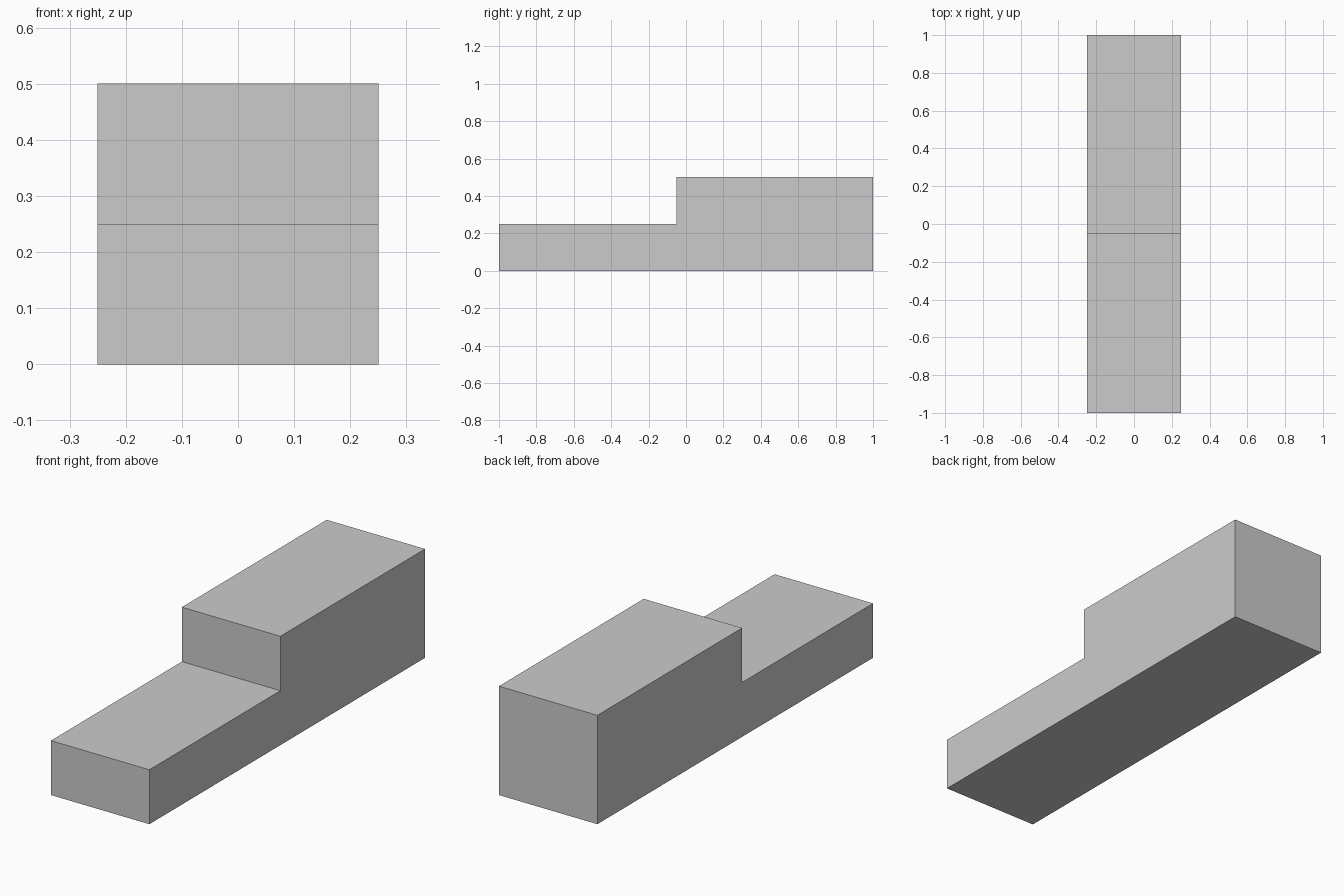
import bpy
import bmesh

if "Cube" in bpy.data.objects:
    bpy.data.objects.remove(bpy.data.objects["Cube"])

HALF_WIDTH = 0.25

# Stepped side profile as (y, z)
PROFILE = [(-1, 0), (1, 0), (1, 0.5), (-0.05, 0.5), (-0.05, 0.25), (-1, 0.25)]


def extrude_profile(name, profile, half_width):
    """Extrude a (y, z) outline along x, centred on x = 0."""
    bm = bmesh.new()
    face = bm.faces.new([bm.verts.new((-half_width, y, z)) for y, z in profile])
    result = bmesh.ops.extrude_face_region(bm, geom=[face], use_keep_orig=True)
    moved = [v for v in result["geom"] if isinstance(v, bmesh.types.BMVert)]
    bmesh.ops.translate(bm, verts=moved, vec=(2 * half_width, 0, 0))
    bmesh.ops.recalc_face_normals(bm, faces=bm.faces)
    mesh = bpy.data.meshes.new(name)
    bm.to_mesh(mesh)
    bm.free()
    obj = bpy.data.objects.new(name, mesh)
    bpy.context.collection.objects.link(obj)
    return obj


# Solid two-level block: low step in front, tall step behind
extrude_profile("stepped_block", PROFILE, HALF_WIDTH)
